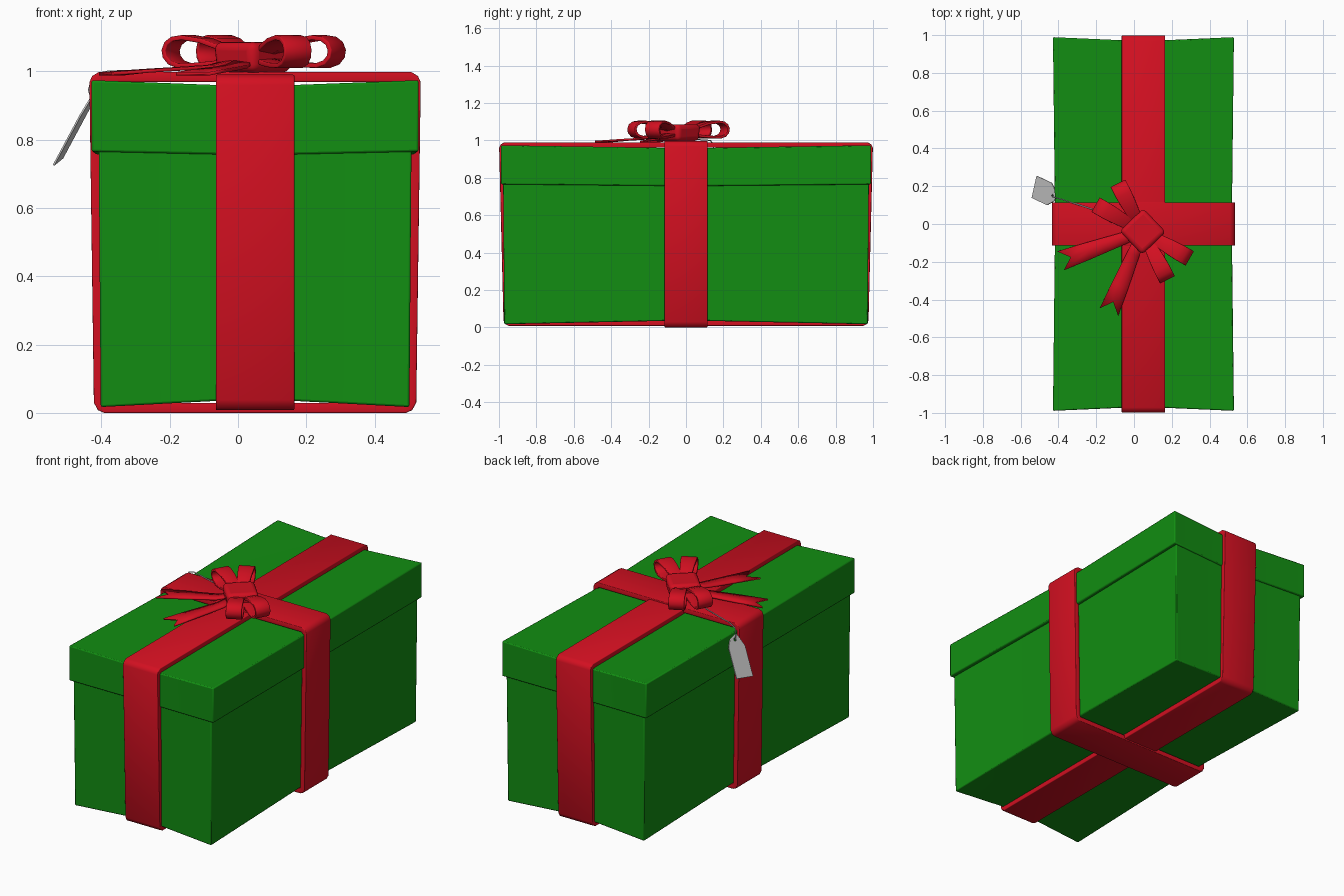
import bpy, bmesh, math
from mathutils import Vector

if "Cube" in bpy.data.objects:
    bpy.data.objects.remove(bpy.data.objects["Cube"])

CX = 0.05          # box centre in x
W = 0.115          # half width of the ribbon bands
BOW = Vector((0.046, -0.04, 0))


def material(name, rgb):
    m = bpy.data.materials.new(name)
    m.diffuse_color = (*rgb, 1)
    m.use_nodes = True
    m.node_tree.nodes["Principled BSDF"].inputs["Base Color"].default_value = m.diffuse_color
    return m


GREEN = material("green_paper", (0.006, 0.27, 0.006))
RED = material("red_ribbon", (0.65, 0.005, 0.015))


def finish(name, bm, mat=None, thick=0, offset=-1, bevel=0, segs=2, smooth=True):
    bmesh.ops.recalc_face_normals(bm, faces=bm.faces)
    me = bpy.data.meshes.new(name)
    bm.to_mesh(me)
    bm.free()
    ob = bpy.data.objects.new(name, me)
    bpy.context.collection.objects.link(ob)
    if mat:
        me.materials.append(mat)
    if thick:
        s = ob.modifiers.new("thickness", 'SOLIDIFY')
        s.thickness, s.offset = thick, offset
    if bevel:
        b = ob.modifiers.new("round", 'BEVEL')
        b.width, b.segments, b.limit_method = bevel, segs, 'ANGLE'
        b.angle_limit = math.radians(50)
    if smooth:
        bpy.ops.object.select_all(action='DESELECT')
        ob.select_set(True)
        bpy.context.view_layer.objects.active = ob
        bpy.ops.object.shade_smooth_by_angle(angle=math.radians(50))
    return ob


def strip(sections, closed=False):
    """Surface through rows of points."""
    bm = bmesh.new()
    rows = [[bm.verts.new(p) for p in s] for s in sections]
    if closed:
        rows.append(rows[0])
    for a, b in zip(rows, rows[1:]):
        for i in range(len(a) - 1):
            bm.faces.new((a[i], a[i + 1], b[i + 1], b[i]))
    return bm


def pinched_box(name, hx, hy, z0, z1, taper, dips):
    """Box whose faces are pulled in where the ribbon presses."""
    bm = bmesh.new()
    bmesh.ops.create_cube(bm, size=2)
    for axis, t in ((0, W / hx), (1, W / hy)):
        for s in (-t, t):
            n = Vector((0, 0, 0))
            n[axis] = 1
            bmesh.ops.bisect_plane(bm, geom=bm.verts[:] + bm.edges[:] + bm.faces[:],
                                   plane_co=n * s, plane_no=n)
    dx, dy, dbot, dtop = dips
    for v in bm.verts:
        x, y, z = v.co
        low = z < 0
        px, py = hx * x, hy * y
        in_x, in_y = abs(x) < 0.99, abs(y) < 0.99
        if in_y and not in_x:
            px -= math.copysign(dx, x)
        if in_x and not in_y:
            py -= math.copysign(dy, y)
        pz = z0 if low else z1
        if in_x or in_y:
            pz += dbot if low else -dtop
        k = taper if low else 0
        v.co = (CX + px - (math.copysign(k, x) if not in_x else 0),
                py - (math.copysign(k, y) if not in_y else 0), pz)
    return finish(name, bm, GREEN, bevel=0.006)


# Box and lid
pinched_box("box_body", 0.458, 0.978, 0.017, 0.80, 0.006, (0.008, 0.014, 0.018, 0))
pinched_box("box_lid", 0.479, 0.989, 0.765, 0.974, 0, (0.01, 0.016, -0.008, 0.014))


# Ribbon bands wrapped around the box
def band(name, h_top, h_bot, z0, z1, place):
    half = [(h_bot - 0.03, z0), (h_bot - 0.012, z0 + 0.008), (h_bot, z0 + 0.03),
            (h_top, z1 - 0.03), (h_top - 0.008, z1 - 0.012), (h_top - 0.028, z1)]
    loop = half + [(-a, z) for a, z in reversed(half)]
    bm = strip([[place(a, -W, z), place(a, W, z)] for a, z in loop], closed=True)
    finish(name, bm, RED, thick=0.03, bevel=0.012, segs=3)


band("long_ribbon", 0.999, 0.976, 0.008, 0.99, lambda a, w, z: (CX + w, a, z))
band("cross_ribbon", 0.485, 0.472, 0.0, 0.998, lambda a, w, z: (CX + a, w, z))


def polar(angle, r, side, z):
    c, s = math.cos(angle), math.sin(angle)
    return BOW + Vector((c * r - s * side, s * r + c * side, z))


# Bow loops
LOOP = [(0.05, 1.028), (0.12, 1.016), (0.18, 1.011), (0.235, 1.01), (0.265, 1.02),
        (0.283, 1.04), (0.287, 1.063), (0.277, 1.086), (0.255, 1.101), (0.22, 1.106),
        (0.16, 1.097), (0.11, 1.08), (0.05, 1.05)]
for i, deg in enumerate((117.2, 150.3, 297.2, 330.3)):
    a = math.radians(deg)
    secs = []
    for r, z in LOOP:
        w = 0.03 + 0.014 * min(1, (r - 0.05) / 0.15)
        secs.append([polar(a, r, -w, z), polar(a, r, w, z)])
    bm = strip(secs)
    ob = finish(f"bow_loop_{i + 1}", bm, RED, thick=0.014, offset=-1, bevel=0.003)
    if ob.data.polygons[2].normal.z > 0:      # thicken towards the inside
        ob.modifiers["thickness"].offset = 1

# Bow tails with notched ends
TAIL = [(0.05, 0.05, 0.028, 1.035), (0.13, 0.13, 0.034, 1.014), (0.22, 0.22, 0.04, 1.008),
        (0.31, 0.31, 0.046, 1.003), (0.462, 0.404, 0.053, 0.993)]
for i, deg in enumerate((199.6, 247.3)):
    a = math.radians(deg)
    bm = strip([[polar(a, r, -w, z), polar(a, m, 0, z), polar(a, r, w, z)]
                for r, m, w, z in TAIL])
    finish(f"bow_tail_{i + 1}", bm, RED, thick=0.01, offset=0)

# Bow knot
bm = bmesh.new()
bmesh.ops.create_cube(bm, size=1)
knot_angle = math.radians(-46.5)
for v in bm.verts:
    k = 0.178 if v.co.z > 0 else 0.165
    v.co = polar(knot_angle, v.co.x * k, v.co.y * k, 1.041 + v.co.z * 0.09)
finish("bow_knot", bm, RED, bevel=0.025, segs=4)

# Gift tag with a punched hole
corner = Vector((-0.54, 0.138, 0.725))
s, t = Vector((0.026, 0.117, 0.021)), Vector((0.08, -0.038, 0.149))
outer = [corner + s * u + t * v for u, v in
         ((0, 0), (0.5, 0), (1, 0), (1, 1), (0.68, 1.4), (0.32, 1.4), (0, 1))]
hole = corner + s * 0.5 + t * 1.24
inner = [hole + (p - hole).normalized() * 0.011 for p in outer]
finish("gift_tag", strip(list(zip(outer, inner)), closed=True), thick=0.005,
       offset=0, smooth=False)

# Tag string
cu = bpy.data.curves.new("tag_string", 'CURVE')
cu.dimensions = '3D'
cu.bevel_depth, cu.bevel_resolution = 0.003, 1
sp = cu.splines.new('POLY')
path = [(0.0, 0.0, 1.02), (-0.196, 0.07, 1.004), (-0.38, 0.13, 1.0),
        (-0.425, 0.142, 0.985), (-0.437, 0.15, 0.945), tuple(hole)]
sp.points.add(len(path) - 1)
for p, co in zip(sp.points, path):
    p.co = (*co, 1)
bpy.context.collection.objects.link(bpy.data.objects.new("tag_string", cu))
